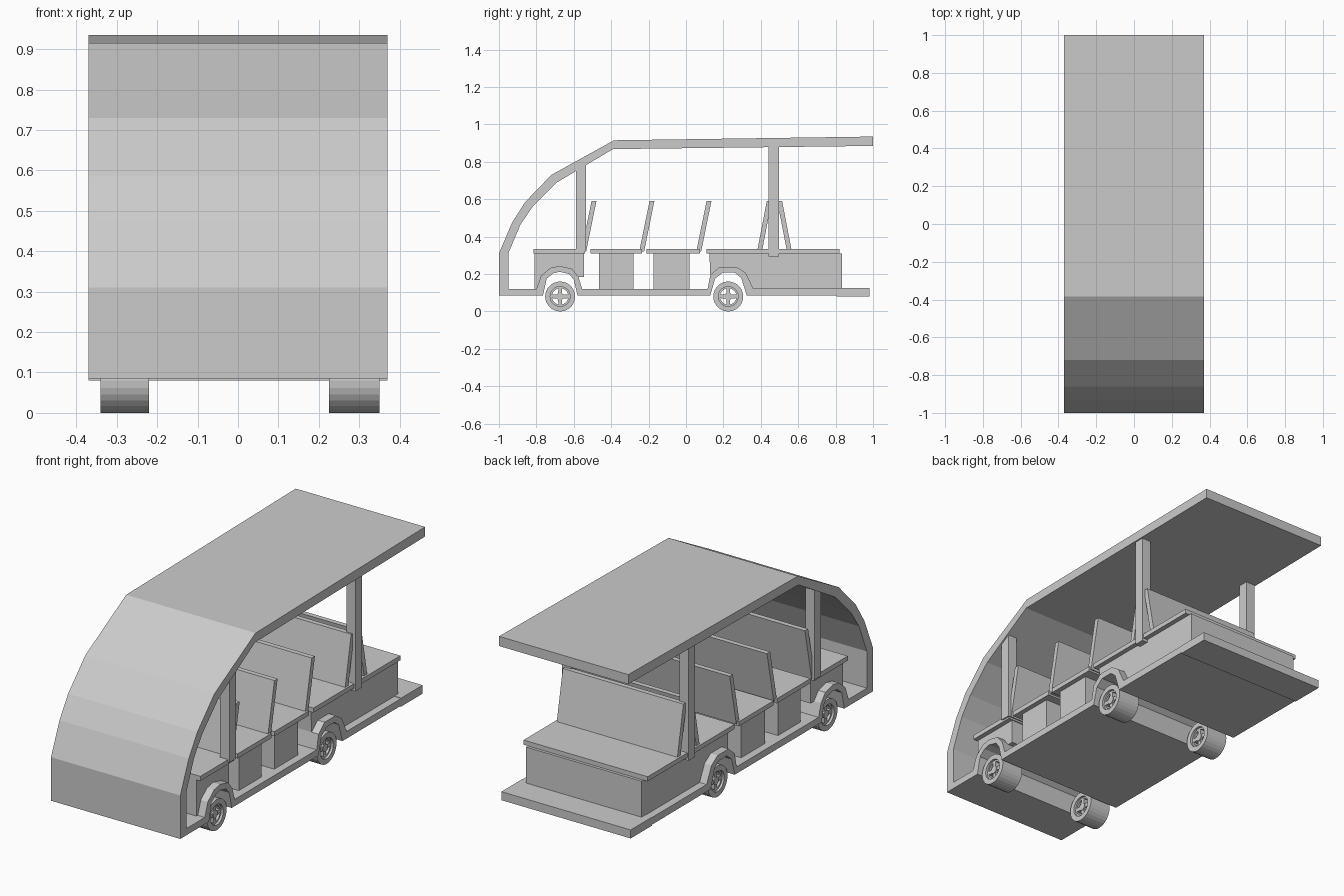
import bpy, bmesh
from math import sin, cos, pi

if "Cube" in bpy.data.objects:
    bpy.data.objects.remove(bpy.data.objects["Cube"])


def add_prism(bm, pts, x0, x1):
    """Extrude a (y, z) outline along x."""
    a = [bm.verts.new((x0, y, z)) for y, z in pts]
    b = [bm.verts.new((x1, y, z)) for y, z in pts]
    bm.faces.new(a)
    bm.faces.new(b[::-1])
    n = len(pts)
    for i in range(n):
        j = (i + 1) % n
        bm.faces.new((a[j], a[i], b[i], b[j]))


def finish(name, bm):
    bmesh.ops.recalc_face_normals(bm, faces=bm.faces)
    me = bpy.data.meshes.new(name)
    bm.to_mesh(me)
    bm.free()
    ob = bpy.data.objects.new(name, me)
    bpy.context.collection.objects.link(ob)
    return ob


def prism(name, pts, x0, x1):
    bm = bmesh.new()
    add_prism(bm, pts, x0, x1)
    return finish(name, bm)


def box(name, y0, y1, z0, z1, x0, x1):
    return prism(name, [(y0, z0), (y1, z0), (y1, z1), (y0, z1)], x0, x1)


def add_tube(bm, yc, zc, r_out, r_in, x0, x1, n=28):
    """Flat-sided ring around the x axis."""
    loops = []
    for x, r in ((x0, r_out), (x1, r_out), (x1, r_in), (x0, r_in)):
        loops.append([bm.verts.new((x, yc + r * cos(2 * pi * i / n), zc + r * sin(2 * pi * i / n)))
                      for i in range(n)])
    for k in range(4):
        p, q = loops[k], loops[(k + 1) % 4]
        for i in range(n):
            j = (i + 1) % n
            bm.faces.new((p[i], p[j], q[j], q[i]))


W = 0.37        # body half width
BLOCK = 0.33    # seat base half width
CUSHION = 0.355
BACK = 0.345

# Curved front shell and roof
outer = [(-1, 0.085), (-1, 0.31), (-0.93, 0.475), (-0.86, 0.585), (-0.72, 0.73),
         (-0.385, 0.915), (1, 0.935)]
inner = [(1, 0.885), (-0.39, 0.868), (-0.69, 0.69), (-0.82, 0.56), (-0.885, 0.465),
         (-0.95, 0.31), (-0.95, 0.085)]
prism("roof_shell", outer + inner, -W, W)

# Floor with wheel arches, running the full width
front_out = [(-0.80, 0.12), (-0.775, 0.19), (-0.725, 0.233), (-0.675, 0.243),
             (-0.61, 0.228), (-0.575, 0.185), (-0.555, 0.12)]
front_in = [(-0.765, 0.085), (-0.745, 0.175), (-0.71, 0.204), (-0.675, 0.212),
            (-0.625, 0.2), (-0.6, 0.17), (-0.58, 0.085)]
rear_out = [(0.115, 0.12), (0.13, 0.195), (0.18, 0.238), (0.27, 0.238),
            (0.32, 0.205), (0.36, 0.122)]
rear_in = [(0.13, 0.085), (0.155, 0.175), (0.195, 0.207), (0.26, 0.207),
           (0.295, 0.18), (0.325, 0.085)]
floor_top = [(-0.95, 0.12)] + front_out + rear_out + [(0.82, 0.122)]
floor_bottom = [(-0.95, 0.085)] + front_in + rear_in + [(0.82, 0.085)]
prism("floor", floor_top + floor_bottom[::-1], -W, W)
box("rear_step", 0.805, 0.98, 0.08, 0.124, -W, W)

# Seat bases, the outer two shaped over the wheel arches
prism("front_seat_base", [(-0.81, 0.31), (-0.81, 0.12)] + front_out[:-1]
      + [(-0.545, 0.185), (-0.545, 0.31)], -BLOCK, BLOCK)
prism("rear_seat_base", [(0.125, 0.31)] + rear_out[1:]
      + [(0.835, 0.122), (0.835, 0.31)], -BLOCK, BLOCK)
for i, (y0, y1) in enumerate(((-0.465, -0.28), (-0.175, 0.02))):
    box(f"middle_seat_base_{i}", y0, y1, 0.115, 0.31, -BLOCK, BLOCK)

# Cushions
for i, (y0, y1) in enumerate(((-0.815, -0.54), (-0.51, -0.235), (-0.21, 0.075), (0.11, 0.82))):
    box(f"seat_cushion_{i}", y0, y1, 0.31, 0.334, -CUSHION, CUSHION)

# Leaning backrests, the last one facing the rear
for i, (y, lean) in enumerate(((-0.56, 0.055), (-0.25, 0.055), (0.055, 0.055),
                               (0.38, 0.052), (0.54, -0.052))):
    prism(f"backrest_{i}", [(y, 0.32), (y + 0.026, 0.32), (y + 0.026 + lean, 0.59),
                            (y + lean, 0.59)], -BACK, BACK)

# Roof posts
for side, s in (("left", -1), ("right", 1)):
    xs = sorted((s * 0.31, s * 0.362))
    prism(f"front_post_{side}", [(-0.588, 0.32), (-0.535, 0.32), (-0.535, 0.785),
                                 (-0.588, 0.755)], *xs)
    box(f"rear_post_{side}", 0.442, 0.496, 0.295, 0.885, *xs)

# Wheels: tyre ring, rim, four spokes and hub
for end, yc in (("front", -0.673), ("rear", 0.226)):
    for side, (x0, x1) in (("left", (-0.34, -0.22)), ("right", (0.225, 0.35))):
        bm = bmesh.new()
        zc = 0.08
        add_tube(bm, yc, zc, 0.08, 0.053, x0, x1)
        a, b = x0 + 0.012, x1 - 0.012
        add_tube(bm, yc, zc, 0.0535, 0.044, a, b)
        for k in range(4):
            c, s = cos(k * pi / 2), sin(k * pi / 2)
            add_prism(bm, [(yc + c * u - s * v, zc + s * u + c * v) for u, v in
                           ((0.012, -0.011), (0.047, -0.009), (0.047, 0.009), (0.012, 0.011))], a, b)
        add_prism(bm, [(yc + 0.02 * cos(i * pi / 8), zc + 0.02 * sin(i * pi / 8))
                       for i in range(16)], a - 0.004, b + 0.004)
        finish(f"{end}_wheel_{side}", bm)
